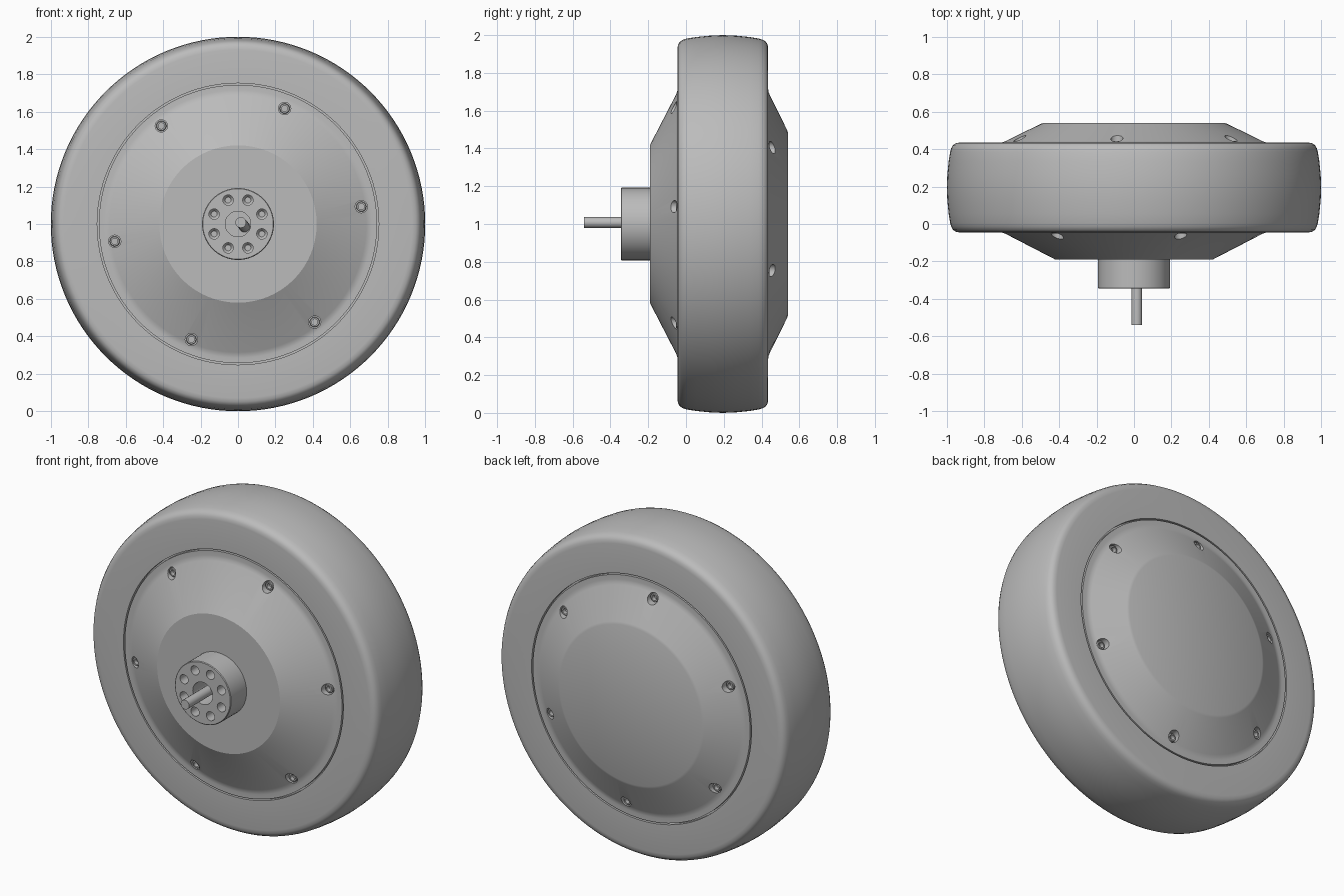
import bpy, bmesh
from math import sin, cos, pi, radians

cube = bpy.data.objects.get("Cube")
if cube:
    bpy.data.objects.remove(cube, do_unlink=True)

grey = bpy.data.materials.new("mid_grey")
grey.use_nodes = True
COLOUR = (0.5, 0.5, 0.5, 1)
grey.diffuse_color = COLOUR
grey.node_tree.nodes["Principled BSDF"].inputs["Base Color"].default_value = COLOUR
AXLE_Z = 1.0


def finish(name, bm):
    """Turn a bmesh into a named object standing on the wheel axis."""
    bmesh.ops.recalc_face_normals(bm, faces=bm.faces)
    mesh = bpy.data.meshes.new(name)
    bm.to_mesh(mesh)
    bm.free()
    mesh.materials.append(grey)
    obj = bpy.data.objects.new(name, mesh)
    obj.location.z = AXLE_Z
    bpy.context.collection.objects.link(obj)
    return obj


def lathe(bm, profile, segments, cx=0, cz=0, closed=False):
    """Revolve (radius, y) points about an axis along y through (cx, cz)."""
    rings = []
    for r, y in profile:
        count = segments if r > 0 else 1
        rings.append([bm.verts.new((cx + r * cos(2 * pi * i / segments), y,
                                    cz + r * sin(2 * pi * i / segments)))
                      for i in range(count)])
    pairs = list(zip(rings, rings[1:]))
    if closed:
        pairs.append((rings[-1], rings[0]))
    for a, b in pairs:
        for i in range(segments):
            j = (i + 1) % segments
            corners = [a[i % len(a)], a[j % len(a)], b[j % len(b)], b[i % len(b)]]
            bm.faces.new(list(dict.fromkeys(corners)))


def smooth(obj, angle=22):
    bpy.ops.object.select_all(action='DESELECT')
    obj.select_set(True)
    bpy.context.view_layer.objects.active = obj
    bpy.ops.object.shade_smooth_by_angle(angle=radians(angle))


def cut(obj, cutter):
    """Subtract the cutter from the object for good."""
    mod = obj.modifiers.new("holes", 'BOOLEAN')
    mod.operation = 'DIFFERENCE'
    mod.solver = 'EXACT'
    mod.object = cutter
    bpy.context.view_layer.objects.active = obj
    bpy.ops.object.modifier_apply(modifier=mod.name)
    bpy.data.objects.remove(cutter, do_unlink=True)


def circle(radius, count, start):
    return [(radius * cos(radians(start) + 2 * pi * i / count),
             radius * sin(radians(start) + 2 * pi * i / count)) for i in range(count)]


# Tyre: crowned tread, rounded shoulders, flat side walls
MID = 0.195
half = [(0.752, 0.24), (0.93, 0.24), (0.95, 0.237), (0.966, 0.227), (0.976, 0.21),
        (0.982, 0.19), (0.99, 0.14), (0.997, 0.07)]
tyre_profile = ([(r, MID - w) for r, w in half] + [(1.0, MID)]
                + [(r, MID + w) for r, w in reversed(half)])
bm = bmesh.new()
lathe(bm, tyre_profile, 128, closed=True)
smooth(finish("tyre", bm), 30)

# Motor casing: conical covers front and back, with a thin groove at the tyre
casing_profile = [
    (0, -0.19), (0.42, -0.19), (0.685, -0.053), (0.70, -0.047), (0.715, -0.045),
    (0.743, -0.045), (0.743, -0.02), (0.752, -0.02), (0.752, 0.41), (0.743, 0.41),
    (0.743, 0.435), (0.715, 0.435), (0.70, 0.437), (0.685, 0.443),
    (0.50, 0.534), (0.485, 0.54), (0, 0.54)]
bm = bmesh.new()
lathe(bm, casing_profile, 128)
casing = finish("motor_casing", bm)

# Counterbored screw holes; the two covers are turned half a step apart
FRONT = circle(0.665, 6, 8)
BACK = circle(0.658, 6, 38)
bm = bmesh.new()
for x, z in FRONT:
    lathe(bm, [(0, -0.3), (0.033, -0.3), (0.033, -0.02), (0, -0.02)], 24, x, z)
for x, z in BACK:
    lathe(bm, [(0, 0.7), (0.033, 0.7), (0.033, 0.41), (0, 0.41)], 24, x, z)
cut(casing, finish("screw_hole_cutter", bm))
smooth(casing)

# Socket-head screws sitting in the holes
for side, places, floor, out in (("front", FRONT, -0.015, -1), ("back", BACK, 0.405, 1)):
    bm = bmesh.new()
    for x, z in places:
        lathe(bm, [(0, floor), (0.027, floor), (0.027, floor + out * 0.033),
                   (0.024, floor + out * 0.037), (0.016, floor + out * 0.037),
                   (0.016, floor + out * 0.012), (0, floor + out * 0.012)], 18, x, z)
    smooth(finish(side + "_screws", bm), 30)

# Mounting hub with a central bore and a ring of bolt holes
bm = bmesh.new()
lathe(bm, [(0, -0.18), (0.192, -0.18), (0.192, -0.341), (0.188, -0.345),
           (0.068, -0.345), (0.068, -0.20), (0, -0.20)], 64)
hub = finish("mounting_hub", bm)
bm = bmesh.new()
for x, z in circle(0.138, 8, 22.5):
    lathe(bm, [(0, -0.4), (0.028, -0.4), (0.028, -0.26), (0.016, -0.245), (0, -0.245)],
          20, x, z)
cut(hub, finish("bolt_hole_cutter", bm))
smooth(hub, 30)

# Cable leaving the bore, bent slightly at its root
curve = bpy.data.curves.new("cable", 'CURVE')
curve.dimensions = '3D'
curve.bevel_depth = 0.029
curve.bevel_resolution = 6
curve.use_fill_caps = True
path = [(0.035, -0.195, -0.015), (0.03, -0.23, -0.008), (0.018, -0.27, 0.005),
        (0.015, -0.30, 0.008), (0.015, -0.54, 0.008)]
spline = curve.splines.new('POLY')
spline.points.add(len(path) - 1)
for point, co in zip(spline.points, path):
    point.co = (*co, 1)
cable = bpy.data.objects.new("cable", curve)
cable.location.z = AXLE_Z
bpy.context.collection.objects.link(cable)
bpy.ops.object.select_all(action='DESELECT')
cable.select_set(True)
bpy.context.view_layer.objects.active = cable
bpy.ops.object.convert(target='MESH')
cable = bpy.context.view_layer.objects.active
cable.data.materials.clear()
cable.data.materials.append(grey)
smooth(cable, 30)
